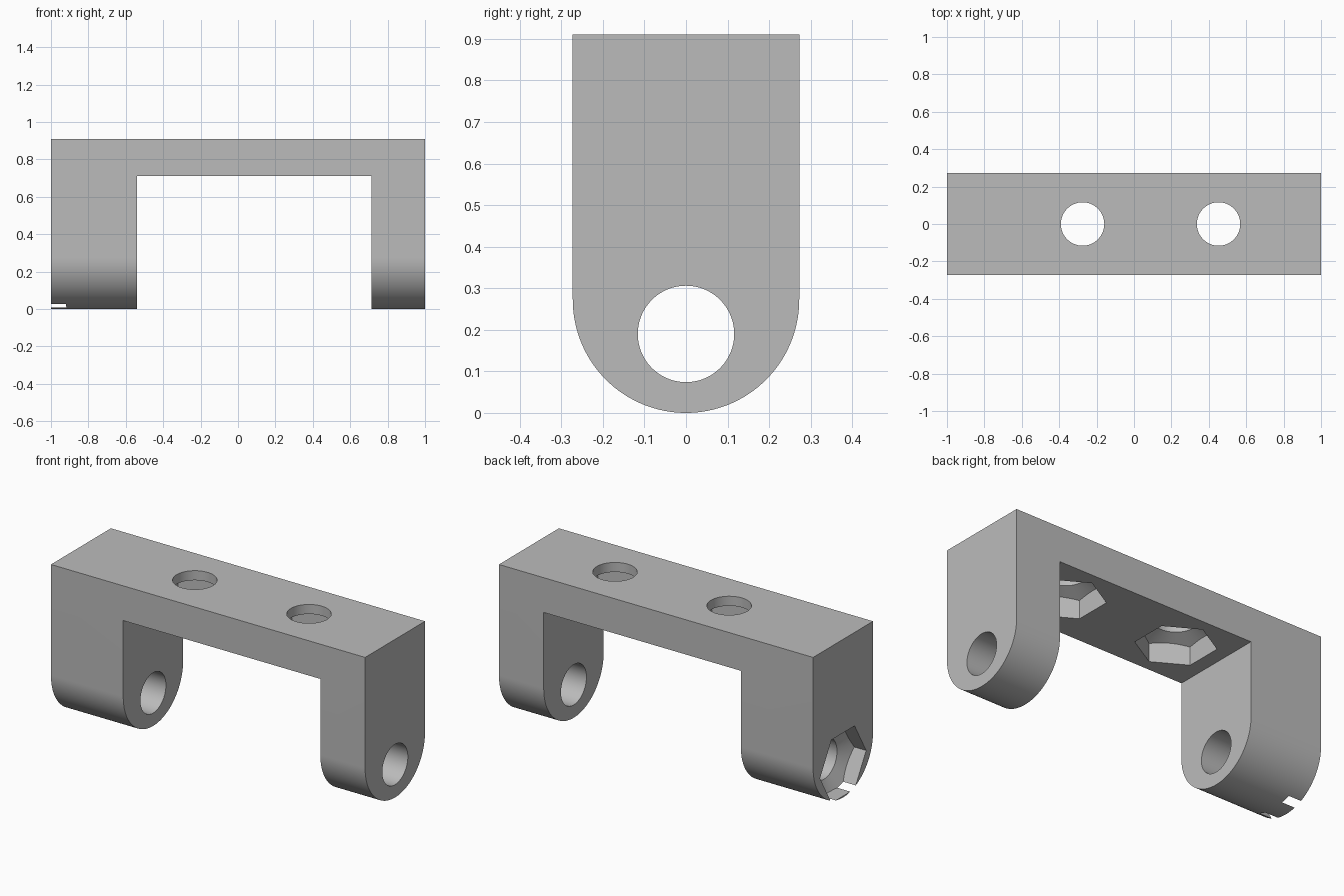
import bpy, bmesh, math
from mathutils import Matrix, Vector

if "Cube" in bpy.data.objects:
    bpy.data.objects.remove(bpy.data.objects["Cube"])

HALF, TOP, UNDER = 0.2725, 0.91, 0.71      # half depth, top height, crossbar underside
LEFT_IN, RIGHT_IN = -0.54, 0.715           # inner faces of the two legs
PIN_Z, HOLE_R, HEX_R = 0.19, 0.116, 0.21

grey = bpy.data.materials.new("plain grey")
grey.diffuse_color = (0.5, 0.5, 0.5, 1)
grey.use_nodes = True
grey.node_tree.nodes["Principled BSDF"].inputs["Base Color"].default_value = grey.diffuse_color


def add_object(name, bm):
    bmesh.ops.recalc_face_normals(bm, faces=bm.faces)
    me = bpy.data.meshes.new(name)
    bm.to_mesh(me)
    bm.free()
    me.materials.append(grey)
    ob = bpy.data.objects.new(name, me)
    bpy.context.collection.objects.link(ob)
    return ob


def frustum(name, sides, r1, r2, start, end, matrix):
    """Round or polygonal solid along local z from start to end."""
    bm = bmesh.new()
    bmesh.ops.create_cone(bm, cap_ends=True, segments=sides, radius1=r1, radius2=r2,
                          depth=end - start,
                          matrix=matrix @ Matrix.Translation((0, 0, (start + end) / 2)))
    return add_object(name, bm)


def boolean(target, tool, operation):
    mod = target.modifiers.new("cut", 'BOOLEAN')
    mod.operation, mod.object, mod.solver = operation, tool, 'EXACT'
    bpy.context.view_layer.objects.active = target
    bpy.ops.object.modifier_apply(modifier=mod.name)
    bpy.data.objects.remove(tool, do_unlink=True)


def nut_pocket(matrix, depth, taper):
    """Hexagonal recess whose floor tapers conically down to the bolt hole."""
    slope = (HEX_R - HOLE_R) / taper
    low = depth - 0.08
    pocket = frustum("nut_pocket", 6, HEX_R, HEX_R, -0.05, depth + taper + 0.05, matrix)
    cone = frustum("pocket_taper", 96, HEX_R + slope * (depth - low + 0.15), HOLE_R - 0.01,
                   low - 0.15, depth + taper + 0.01 / slope, matrix)
    boolean(pocket, cone, 'INTERSECT')
    return pocket


# Bracket body: round-bottomed profile swept along x
bm = bmesh.new()
arc = [math.pi + math.pi * i / 64 for i in range(65)]
points = [(-1, HALF * math.cos(a), HALF + HALF * math.sin(a)) for a in arc]
points += [(-1, HALF, TOP), (-1, -HALF, TOP)]
face = bm.faces.new([bm.verts.new(p) for p in points])
swept = bmesh.ops.extrude_face_region(bm, geom=[face])
bmesh.ops.translate(bm, vec=(2, 0, 0),
                    verts=[v for v in swept["geom"] if isinstance(v, bmesh.types.BMVert)])
bracket = add_object("bracket", bm)

# Gap between the legs
bm = bmesh.new()
bmesh.ops.create_cube(bm, size=1, matrix=Matrix.Translation(
    ((LEFT_IN + RIGHT_IN) / 2, 0, UNDER - 0.5)) @ Matrix.Diagonal(
    (RIGHT_IN - LEFT_IN, 1, 1, 1)))
boolean(bracket, add_object("leg_gap", bm), 'DIFFERENCE')

# Pivot hole through both legs, with a nut pocket on the left outer face
sideways = Matrix.Translation((-1, 0, PIN_Z)) @ Matrix.Rotation(math.pi / 2, 4, 'Y')
for ob in (nut_pocket(sideways @ Matrix.Rotation(math.pi / 2, 4, 'Z'), 0.075, 0.045),
           frustum("pivot_hole", 96, HOLE_R, HOLE_R, -0.1, 2.1, sideways)):
    # turn the hexagon so that two of its sides are level
    me = ob.data
    if ob.name.startswith("nut_pocket"):
        widest = max(me.vertices, key=lambda v: (v.co.yz - Vector((0, PIN_Z))).length).co
        if abs(widest.y) < 0.01 or min(abs(v.co.y) for v in me.vertices
                                       if (v.co.yz - Vector((0, PIN_Z))).length > HEX_R - 0.002) < 0.01:
            turn = Matrix.Translation((0, 0, PIN_Z)) @ Matrix.Rotation(
                math.pi / 6, 4, 'X') @ Matrix.Translation((0, 0, -PIN_Z))
            me.transform(turn)
    boolean(bracket, ob, 'DIFFERENCE')

# Two bolt holes through the crossbar, with nut pockets underneath
for x in (-0.275, 0.452):
    upright = Matrix.Translation((x, 0, UNDER))
    boolean(bracket, nut_pocket(upright, 0.105, 0.04), 'DIFFERENCE')
    boolean(bracket, frustum("bolt_hole", 96, HOLE_R, HOLE_R, -0.1, 0.4, upright), 'DIFFERENCE')

# Smooth curved surfaces, keep edges sharp
bpy.context.view_layer.objects.active = bracket
bracket.select_set(True)
bpy.ops.object.shade_smooth_by_angle(angle=math.radians(20))
